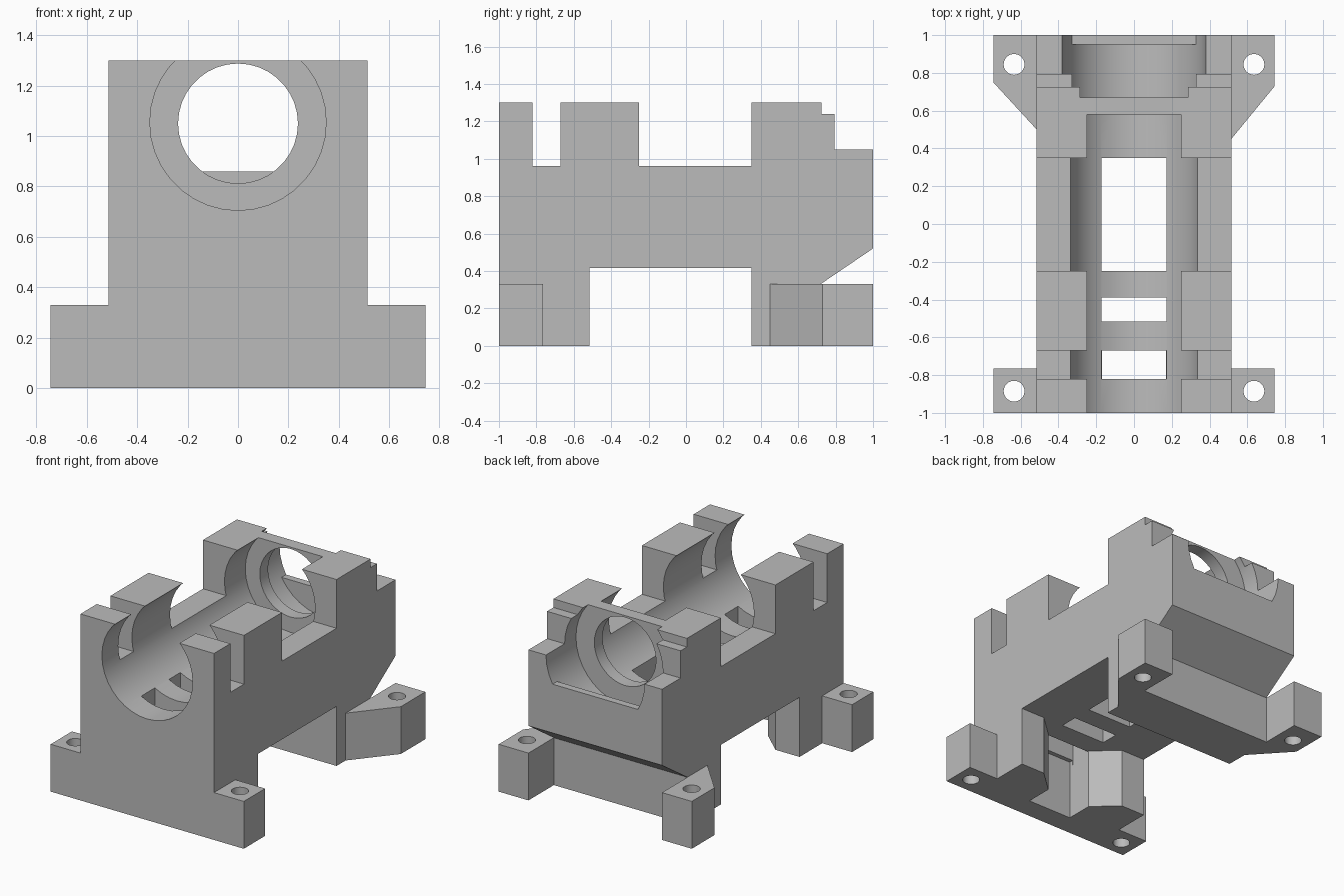
import bpy, bmesh
from math import sin, cos, radians
from mathutils import Vector

if "Cube" in bpy.data.objects:
    bpy.data.objects.remove(bpy.data.objects["Cube"], do_unlink=True)

grey = bpy.data.materials.new("plain_grey")
grey.use_nodes = True
colour = (0.5, 0.5, 0.5, 1)
grey.diffuse_color = colour
grey.node_tree.nodes["Principled BSDF"].inputs["Base Color"].default_value = colour

SEGMENTS = 36
AXIS_Z = 1.055


def prism(name, outline, axis, start, end):
    """Extrude a 2D outline along x, y or z."""
    place = {"x": lambda a, b, d: (d, a, b),
             "y": lambda a, b, d: (a, d, b),
             "z": lambda a, b, d: (a, b, d)}[axis]
    bm = bmesh.new()
    base = bm.faces.new([bm.verts.new(place(a, b, start)) for a, b in outline])
    moved = bmesh.ops.extrude_face_region(bm, geom=[base])["geom"]
    shift = Vector(place(0, 0, end - start))
    bmesh.ops.translate(bm, vec=shift,
                        verts=[g for g in moved if isinstance(g, bmesh.types.BMVert)])
    bmesh.ops.recalc_face_normals(bm, faces=bm.faces)
    mesh = bpy.data.meshes.new(name)
    bm.to_mesh(mesh)
    bm.free()
    mesh.materials.append(grey)
    obj = bpy.data.objects.new(name, mesh)
    bpy.context.collection.objects.link(obj)
    return obj


def rect(a0, a1, b0, b1):
    return [(a0, b0), (a1, b0), (a1, b1), (a0, b1)]


def arc(radius, first=0, last=360, cx=0, cy=AXIS_Z, step=360 // SEGMENTS):
    stop = last if last - first == 360 else last + 1
    return [(cx + radius * cos(radians(t)), cy + radius * sin(radians(t)))
            for t in range(first, stop, step)]


def activate(obj):
    bpy.ops.object.select_all(action="DESELECT")
    obj.select_set(True)
    bpy.context.view_layer.objects.active = obj


def cut(target, cutter):
    cutter.hide_render = True
    mod = target.modifiers.new("cut", "BOOLEAN")
    mod.operation, mod.solver, mod.object = "DIFFERENCE", "EXACT", cutter
    activate(target)
    bpy.ops.object.modifier_apply(modifier=mod.name)
    bpy.data.objects.remove(cutter, do_unlink=True)


# Main block: side profile with legs, top notches and rear steps
side = [(-1, 0), (-.515, 0), (-.515, .415), (.35, .415), (.35, 0), (.72, 0),
        (.72, .33), (1, .52), (1, 1.05), (.795, 1.05), (.795, 1.24), (.725, 1.24),
        (.725, 1.3), (.35, 1.3), (.35, .96), (-.25, .96), (-.25, 1.3),
        (-.67, 1.3), (-.67, .96), (-.82, .96), (-.82, 1.3), (-1, 1.3)]
body = prism("body", side, "x", -.515, .515)

# Long front bore, narrow passage and rear counterbore
for radius, start, end, height in ((.35, -1.1, .58, AXIS_Z),
                                   (.238, .5, .75, 1.05),
                                   (.38, .67, 1.1, 1.05)):
    cut(body, prism("bore_cutter", arc(radius, cy=height), "y", start, end))

# Pocket under the front leg, flaring towards the back
half = [(.17, -.85), (.17, -.66), (.33, -.515), (.33, -.45)]
pocket = half + [(-x, y) for x, y in reversed(half)]
cut(body, prism("pocket_cutter", pocket, "z", -.1, .415))

# Windows through the bore floor
for start, end in ((-.82, -.67), (-.515, -.39), (-.25, .35)):
    cut(body, prism("window_cutter", rect(-.172, .172, start, end), "z", .38, .85))

# Flat lip closing the bottom of the rear counterbore
lip = prism("rear_lip", arc(.38, 210, 330, cy=1.05), "y", .95, 1)

# Mounting lugs with vertical screw holes
parts = [body, lip]
for side_name, s, inner, outer in (("left", 1, .45, .73), ("right", -1, .5, .75)):
    front = [(s * x, y) for x, y in rect(.515, .745, -1, -.765)]
    rear = [(s * x, y) for x, y in ((.515, inner), (.745, outer), (.745, 1), (.515, 1))]
    for end_name, outline, hole_y in (("front", front, -.885), ("rear", rear, .845)):
        lug = prism(f"{end_name}_{side_name}_lug", outline, "z", 0, .33)
        hole = arc(.055, cx=s * .635, cy=hole_y)
        cut(lug, prism("hole_cutter", hole, "z", -.1, .5))
        parts.append(lug)

# Smooth the bores while keeping machined edges sharp
for part in parts:
    activate(part)
    bpy.ops.object.shade_smooth_by_angle(angle=radians(25))
